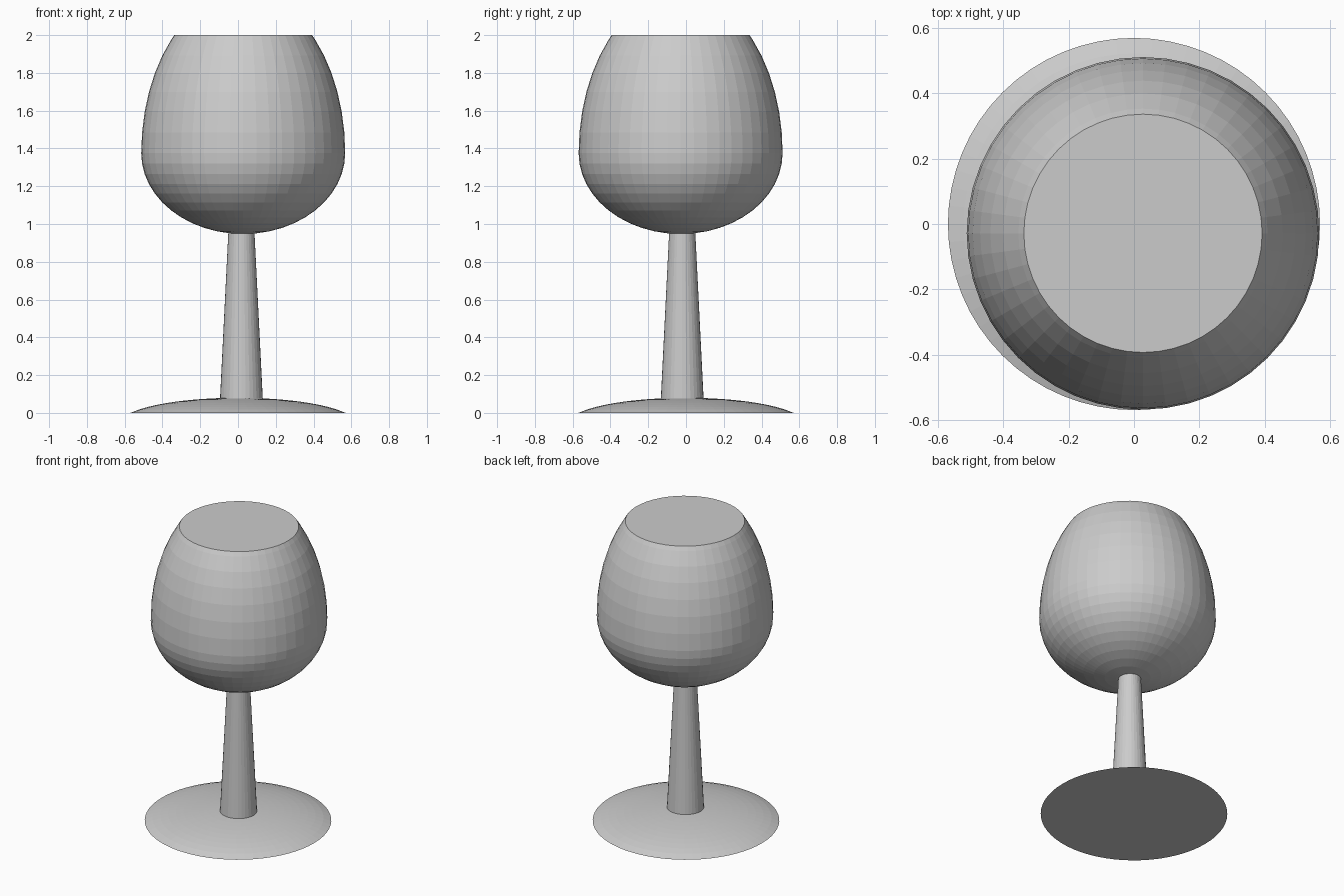
import bpy, bmesh
from math import sin, cos, pi, sqrt

cube = bpy.data.objects.get("Cube")
if cube:
    bpy.data.objects.remove(cube)

gray = bpy.data.materials.new("plain_gray")
gray.use_nodes = True
gray.diffuse_color = (0.6, 0.6, 0.6, 1)
gray.node_tree.nodes["Principled BSDF"].inputs["Base Color"].default_value = (0.6, 0.6, 0.6, 1)


def lathe(name, profile, sides, location):
    """Closed solid of revolution from (radius, height) points, bottom to top."""
    bm = bmesh.new()
    rings = [[bm.verts.new((r * cos(2 * pi * i / sides), r * sin(2 * pi * i / sides), z))
              for i in range(sides)] for r, z in profile]
    for low, high in zip(rings, rings[1:]):
        for i in range(sides):
            j = (i + 1) % sides
            bm.faces.new((low[i], low[j], high[j], high[i]))
    bm.faces.new(rings[0][::-1])
    bm.faces.new(rings[-1])
    mesh = bpy.data.meshes.new(name)
    bm.to_mesh(mesh)
    bm.free()
    mesh.materials.append(gray)
    obj = bpy.data.objects.new(name, mesh)
    obj.location = location
    bpy.context.collection.objects.link(obj)


# Shallow domed foot
FOOT_R, FOOT_H, SINK = 0.57, 0.08, 0.06
radius = FOOT_R / sqrt(1 - (SINK / (SINK + FOOT_H)) ** 2)
foot = []
for i in range(12):
    r = FOOT_R * (1 - i / 12)
    foot.append((r, (SINK + FOOT_H) * sqrt(1 - (r / radius) ** 2) - SINK))
lathe("foot", foot, 64, (0, 0, 0))

# Tapered stem
lathe("stem", [(0.115, 0.04), (0.068, 0.98)], 32, (0.018, -0.02, 0))

# Egg-shaped bowl: half ellipses above and below its widest ring, cut flat at the rim
BOWL_R, WIDEST, BELOW, ABOVE = 0.54, 1.375, 0.428, 0.848
bowl = []
for i in range(-11, 13):
    a = i * pi / 24
    z = WIDEST + (BELOW if i < 0 else ABOVE) * sin(a)
    if z > 1.98:
        break
    bowl.append((BOWL_R * cos(a), z))
bowl.insert(0, (0.01, WIDEST - BELOW))
bowl.append((0.365, 2.0))
lathe("bowl", bowl, 48, (0.0275, -0.0285, 0))
